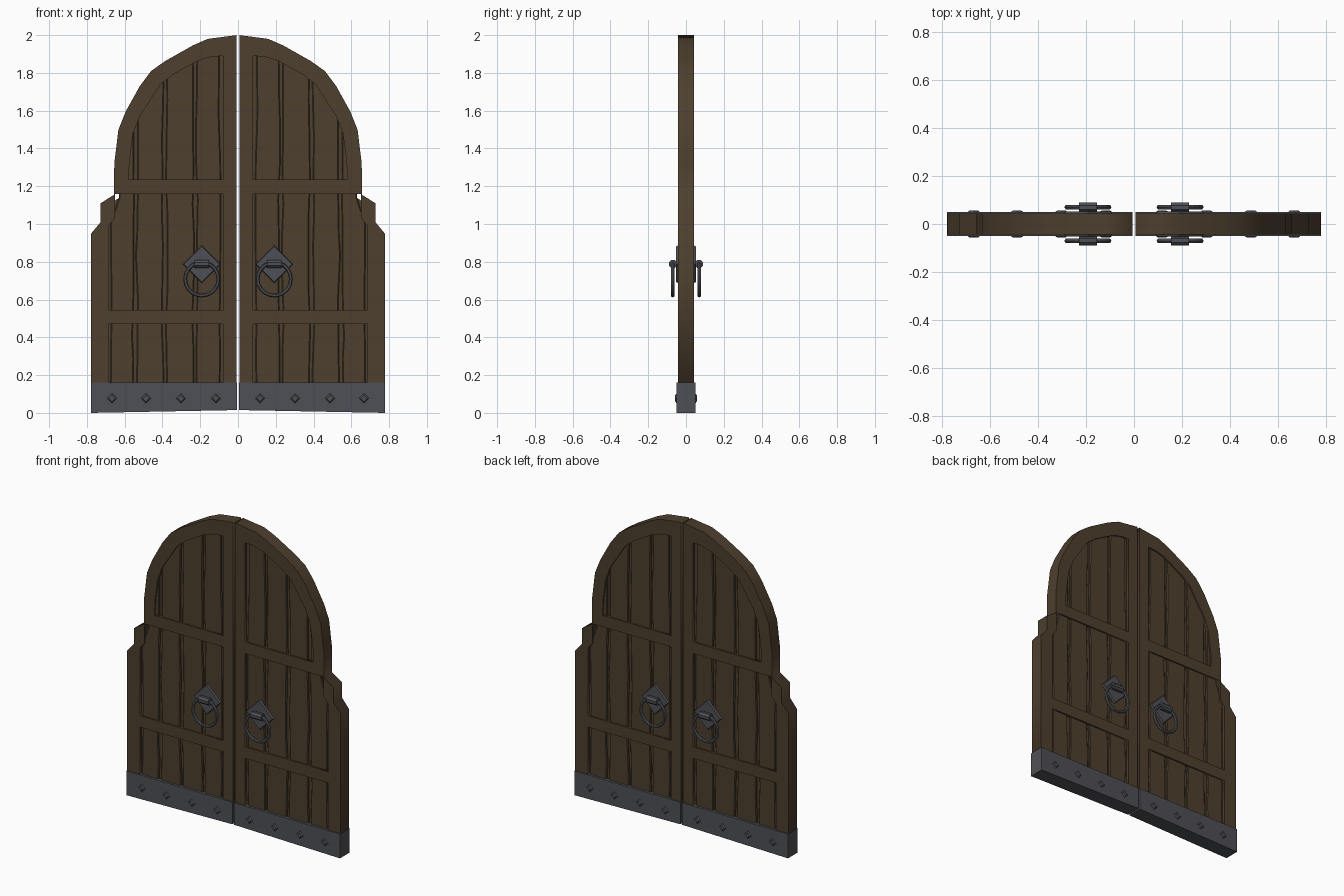
import bpy, bmesh, math, random
from mathutils import Matrix, Vector

if "Cube" in bpy.data.objects:
    bpy.data.objects.remove(bpy.data.objects["Cube"])

random.seed(4)


def material(name, rgb):
    m = bpy.data.materials.new(name)
    m.diffuse_color = (*rgb, 1)
    m.use_nodes = True
    m.node_tree.nodes["Principled BSDF"].inputs["Base Color"].default_value = m.diffuse_color
    return m


WOOD = material("dark_wood", (0.075, 0.050, 0.027))
METAL = material("iron", (0.078, 0.080, 0.092))

# Right leaf is built; mirroring makes the left leaf (and back-side ironwork)
ARCH = [(0.655, 1.32), (0.633, 1.5), (0.595, 1.595), (0.52, 1.73), (0.46, 1.81),
        (0.385, 1.863), (0.24, 1.945), (0.16, 1.98), (0.007, 2.0)]
OUTLINE = [(0.007, 0.03), (0.777, 0.03), (0.777, 0.95), (0.727, 1.01),
           (0.727, 1.11), (0.656, 1.155)] + ARCH
LOWER = [(0.08, 0.12), (0.685, 0.12), (0.685, 0.47), (0.08, 0.47)]
MIDDLE = [(0.08, 0.545), (0.685, 0.545), (0.685, 0.99), (0.652, 1.03),
          (0.652, 1.16), (0.08, 1.16)]
UPPER = [(0.08, 1.235), (0.578, 1.235), (0.575, 1.33), (0.555, 1.48), (0.52, 1.57),
         (0.455, 1.67), (0.41, 1.74), (0.345, 1.79), (0.21, 1.865), (0.145, 1.885),
         (0.08, 1.89)]


def add_object(name, mesh, mat, mirror_y=False, bevel=0):
    mesh.materials.clear()
    mesh.materials.append(mat)
    ob = bpy.data.objects.new(name, mesh)
    bpy.context.collection.objects.link(ob)
    if bevel:
        b = ob.modifiers.new("bevel", 'BEVEL')
        b.width, b.segments = bevel, 1
    m = ob.modifiers.new("mirror", 'MIRROR')
    m.use_axis = (True, mirror_y, False)
    m.use_mirror_merge = False
    return ob


def from_bmesh(name, bm, mat, **kw):
    bmesh.ops.recalc_face_normals(bm, faces=bm.faces)
    mesh = bpy.data.meshes.new(name)
    bm.to_mesh(mesh)
    bm.free()
    return add_object(name, mesh, mat, **kw)


def prism(bm, pts, half):
    """Extrude an (x, z) polygon between y = -half and +half."""
    face = bm.faces.new([bm.verts.new((x, -half, z)) for x, z in pts])
    new = bmesh.ops.extrude_face_region(bm, geom=[face])["geom"]
    verts = [v for v in new if isinstance(v, bmesh.types.BMVert)]
    bmesh.ops.translate(bm, verts=verts, vec=(0, 2 * half, 0))


def holed_slab(name, loops, half, mat):
    """Filled 2D curve with holes, stood upright and turned into a mesh."""
    cu = bpy.data.curves.new(name, 'CURVE')
    cu.dimensions, cu.fill_mode, cu.extrude = '2D', 'BOTH', half
    for pts in loops:
        s = cu.splines.new('POLY')
        s.points.add(len(pts) - 1)
        for p, (x, z) in zip(s.points, pts):
            p.co = (x, z, 0, 1)
        s.use_cyclic_u = True
    tmp = bpy.data.objects.new(name + "_curve", cu)
    bpy.context.collection.objects.link(tmp)
    dg = bpy.context.evaluated_depsgraph_get()
    mesh = bpy.data.meshes.new_from_object(tmp.evaluated_get(dg))
    bpy.data.objects.remove(tmp)
    mesh.transform(Matrix.Rotation(math.pi / 2, 4, 'X'))
    return add_object(name, mesh, mat)


# Frame of stiles and rails with three panel openings
holed_slab("door_frame", [OUTLINE, LOWER, MIDDLE, UPPER], 0.043, WOOD)

# Thin backing seen through the gaps between planks
c = Vector((0.3, 0.9))
bm = bmesh.new()
prism(bm, [tuple(c + (Vector(p) - c) * 0.93) for p in OUTLINE], 0.024)
from_bmesh("panel_backing", bm, WOOD)


def arch_height(x):
    for (x1, z1), (x0, z0) in zip(ARCH, ARCH[1:]):
        if x0 <= x <= x1:
            return z0 + (z1 - z0) * (x - x0) / (x1 - x0) - 0.045
    return 1.3


def edge(x, top):
    """Worn plank edge running from the sill up to the given height."""
    zs = [0.1 + (top - 0.1) * i / 9 for i in range(10)]
    zs = [z + (random.uniform(-0.05, 0.05) if 0 < i < 9 else 0) for i, z in enumerate(zs)]
    return [(x + random.uniform(-0.006, 0.006), z) for z in zs]


# Vertical planks with worn edges, running behind the rails
bm = bmesh.new()
gaps = [0.087, 0.228, 0.388, 0.545]
for a, b in zip(gaps, gaps[1:]):
    left = edge(a + 0.008, arch_height(a + 0.008))
    right = edge(b - 0.008, arch_height(b - 0.008))
    prism(bm, right + left[::-1], 0.034)
left = edge(0.553, arch_height(0.553))
prism(bm, [(0.676, 0.1), (0.672, 0.6), (0.676, 1.0), (0.63, 1.14), (0.6, 1.45)]
      + left[::-1], 0.034)
from_bmesh("planks", bm, WOOD, bevel=0.005)

# Iron kick band along the bottom, slightly lifted at the middle
bm = bmesh.new()
prism(bm, [(0.006, 0.015), (0.778, 0), (0.778, 0.16), (0.006, 0.16)], 0.05)
from_bmesh("kick_band", bm, METAL)


def diamond(bm, x, y, z, r1, r2, depth):
    """Four-sided stud pointing to the front."""
    mat = Matrix.Translation((x, y - depth / 2, z)) @ Matrix.Rotation(math.pi / 2, 4, 'X')
    bmesh.ops.create_cone(bm, cap_ends=True, segments=4, radius1=r1, radius2=r2,
                          depth=depth, matrix=mat)


# Studs on the band
bm = bmesh.new()
for x in (0.117, 0.302, 0.487, 0.667):
    diamond(bm, x, -0.049, 0.077, 0.027, 0.017, 0.008)
from_bmesh("band_studs", bm, METAL, mirror_y=True)

# Handle plate
HX = 0.192
bm = bmesh.new()
diamond(bm, HX, -0.040, 0.787, 0.1, 0.094, 0.012)
from_bmesh("handle_plate", bm, METAL, mirror_y=True)

# Handle knuckle: horizontal barrel joined to the plate
bm = bmesh.new()
bmesh.ops.create_cone(bm, cap_ends=True, segments=8, radius1=0.023, radius2=0.023, depth=0.076,
                      matrix=Matrix.Translation((HX, -0.069, 0.788))
                      @ Matrix.Rotation(math.pi / 2, 4, 'Y') @ Matrix.Rotation(math.pi / 8, 4, 'Z'))
bmesh.ops.create_cube(bm, size=1, matrix=Matrix.Translation((HX, -0.055, 0.788))
                      @ Matrix.Diagonal((0.06, 0.02, 0.03, 1)))
from_bmesh("handle_knuckle", bm, METAL, mirror_y=True)

# Handle ring hanging from the knuckle
N, K, R, r = 20, 6, 0.088, 0.010
bm = bmesh.new()
rings = []
for i in range(N):
    a = 2 * math.pi * i / N
    rings.append([])
    for j in range(K):
        t = 2 * math.pi * j / K
        d = R + r * math.cos(t)
        rings[-1].append(bm.verts.new((HX + d * math.cos(a), -0.070 + r * math.sin(t),
                                       0.709 + d * math.sin(a))))
for i in range(N):
    p, q = rings[i], rings[(i + 1) % N]
    for j in range(K):
        bm.faces.new((p[j], q[j], q[(j + 1) % K], p[(j + 1) % K]))
from_bmesh("handle_ring", bm, METAL, mirror_y=True)
